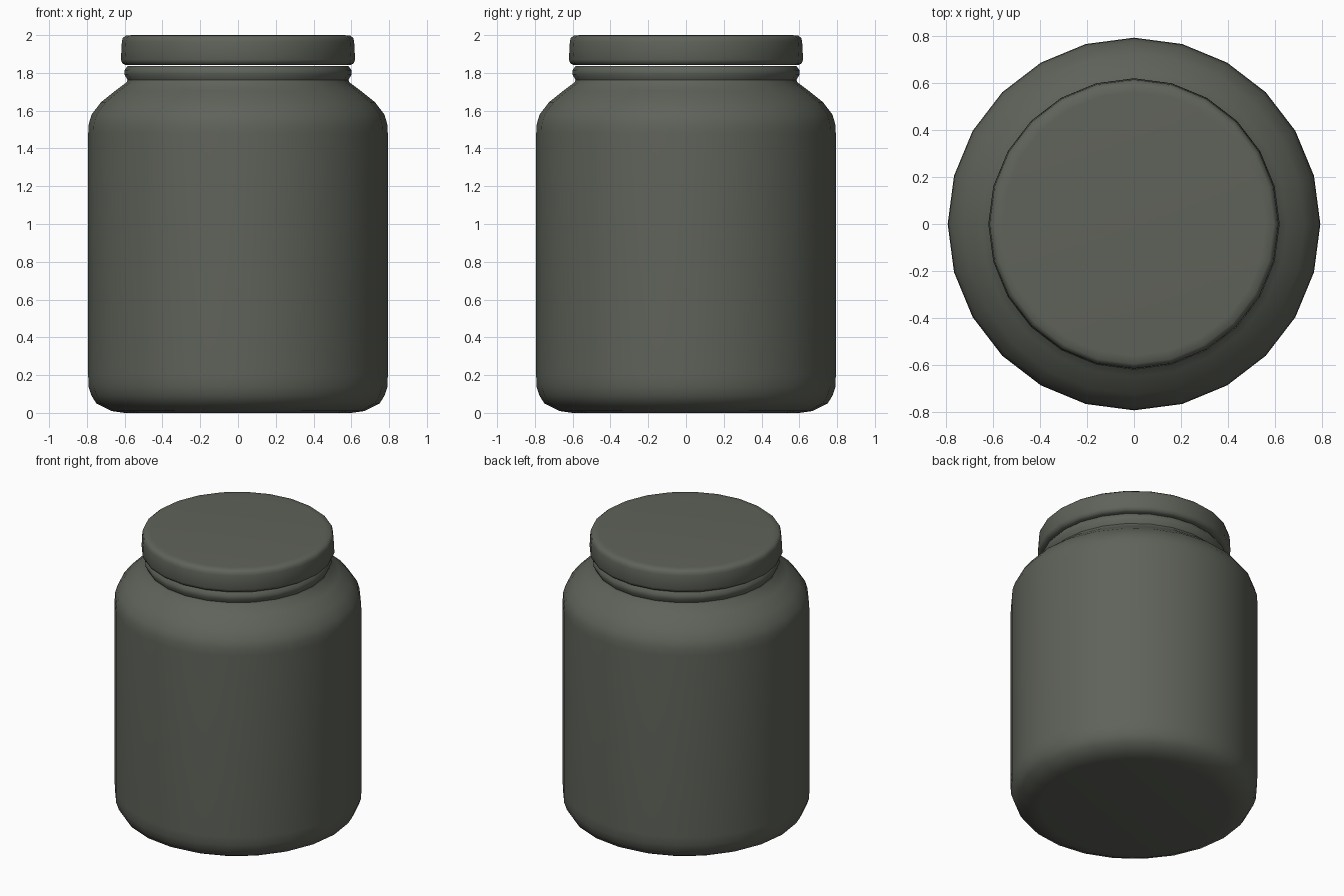
import bpy, bmesh, math

if "Cube" in bpy.data.objects:
    bpy.data.objects.remove(bpy.data.objects["Cube"])

SEGMENTS = 24

# One grey-green colour for the whole jar
mat = bpy.data.materials.new("dark olive grey")
mat.diffuse_color = (0.115, 0.124, 0.102, 1.0)
mat.use_nodes = True
mat.node_tree.nodes["Principled BSDF"].inputs["Base Color"].default_value = mat.diffuse_color


def lathe(name, profile):
    """Spin an (r, z) profile, bottom to top, into a closed solid."""
    bm = bmesh.new()
    rings = []
    for r, z in profile:
        rings.append([bm.verts.new((r * math.cos(2 * math.pi * i / SEGMENTS),
                                    r * math.sin(2 * math.pi * i / SEGMENTS), z))
                      for i in range(SEGMENTS)])
    for low, high in zip(rings, rings[1:]):
        for i in range(SEGMENTS):
            j = (i + 1) % SEGMENTS
            bm.faces.new((low[i], low[j], high[j], high[i]))
    bm.faces.new(rings[0][::-1])
    bm.faces.new(rings[-1])
    mesh = bpy.data.meshes.new(name)
    bm.to_mesh(mesh)
    bm.free()
    mesh.materials.append(mat)
    obj = bpy.data.objects.new(name, mesh)
    bpy.context.collection.objects.link(obj)
    bpy.ops.object.select_all(action='DESELECT')
    obj.select_set(True)
    bpy.context.view_layer.objects.active = obj
    bpy.ops.object.shade_smooth_by_angle(angle=math.radians(50))
    return obj


# Jar body: rounded base, straight wall, sloping shoulder, beaded neck
lathe("jar_body", [
    (0.60, 0.00), (0.67, 0.01), (0.75, 0.05), (0.775, 0.09), (0.792, 0.14),
    (0.793, 0.20), (0.793, 1.48), (0.79, 1.53), (0.775, 1.58), (0.725, 1.645),
    (0.65, 1.705), (0.59, 1.75), (0.585, 1.762), (0.60, 1.79), (0.60, 1.815),
    (0.585, 1.836),
])

# Lid: slightly tapered disc with softened rims
lathe("lid", [
    (0.595, 1.842), (0.612, 1.85), (0.62, 1.87), (0.615, 1.965),
    (0.61, 1.985), (0.595, 1.997), (0.56, 2.00),
])
